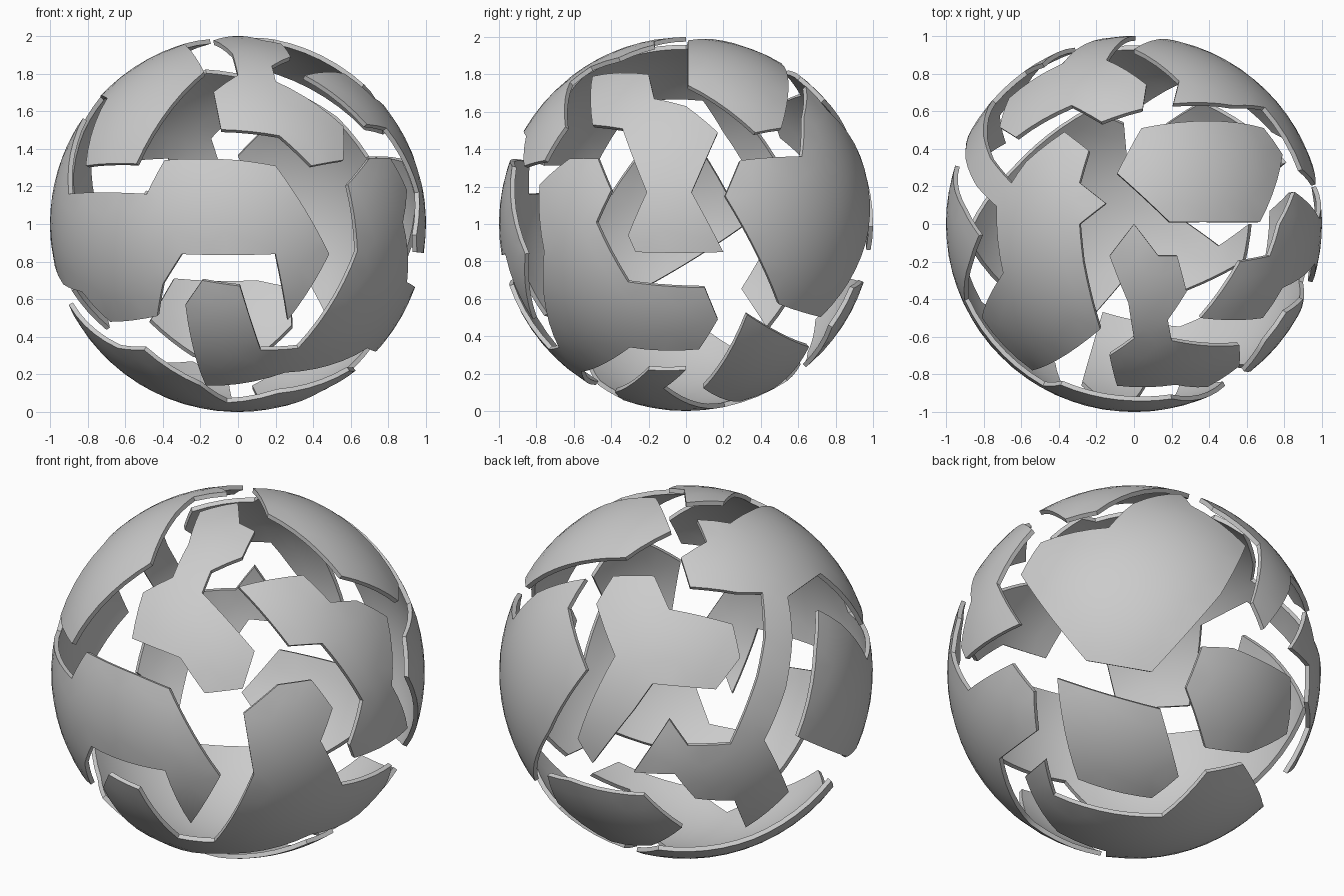
import bpy, bmesh
from math import radians, sin, cos, sqrt, ceil
from mathutils import Vector
from mathutils.geometry import delaunay_2d_cdt

if "Cube" in bpy.data.objects:
    bpy.data.objects.remove(bpy.data.objects["Cube"])

CENTRE = Vector((0, 0, 1))
THICK = 0.025
STEP = 0.1


# A viewing direction turns flat (right, up) offsets into points of the unit sphere
def view(azimuth, elevation):
    a, e = radians(azimuth), radians(elevation)
    n = Vector((cos(a) * cos(e), sin(a) * cos(e), sin(e)))
    r = Vector((-sin(a), cos(a), 0))
    up = n.cross(r)

    def project(*points):
        return [(r * u + up * v + n * sqrt(max(0, 1 - u * u - v * v))).normalized()
                for u, v in points]
    return project


front = view(-90, 0)
right = view(0, 0)
top = view(-90, 90)
back_left = view(125, 26)
under = view(47, -29)


# Curved shell plate: outline unrolled around its middle, filled, wrapped back on the sphere
def plate(name, *runs):
    corners = [p for run in runs for p in run]
    rim = []
    for p, q in zip(corners, corners[1:] + corners[:1]):
        count = max(1, ceil(p.angle(q) / STEP))
        rim += [p.slerp(q, i / count) for i in range(count)]
    mid = sum(rim, Vector()).normalized()
    tx = mid.orthogonal().normalized()
    ty = mid.cross(tx)

    def unroll(p):
        flat = Vector((p.dot(tx), p.dot(ty)))
        return flat.normalized() * mid.angle(p) if flat.length > 1e-6 else flat

    def wrap(f):
        ang = f.length
        if ang < 1e-6:
            return mid + CENTRE
        f = f.normalized() * sin(ang)
        return tx * f.x + ty * f.y + mid * cos(ang) + CENTRE

    pts = [unroll(p) for p in rim]
    n = len(pts)
    edges = [(i, (i + 1) % n) for i in range(n)]
    for i in range(-20, 21):
        for j in range(-20, 21):
            g = Vector(((i + 0.5 * (j % 2)) * STEP, j * STEP * 0.87))
            if min((g - p).length for p in pts[:n]) > STEP * 0.5:
                pts.append(g)
    verts, _, faces, *_ = delaunay_2d_cdt(pts, edges, [], 1, 1e-5)

    bm = bmesh.new()
    vs = [bm.verts.new(wrap(v)) for v in verts]
    for f in faces:
        bm.faces.new([vs[i] for i in f])
    bmesh.ops.delete(bm, geom=[v for v in bm.verts if not v.link_faces], context='VERTS')
    for f in bm.faces:
        f.normal_update()
        if f.normal.dot(f.calc_center_median() - CENTRE) < 0:
            f.normal_flip()
    mesh = bpy.data.meshes.new(name)
    bm.to_mesh(mesh)
    bm.free()
    ob = bpy.data.objects.new(name, mesh)
    bpy.context.collection.objects.link(ob)
    bpy.ops.object.select_all(action='DESELECT')
    ob.select_set(True)
    bpy.context.view_layer.objects.active = ob
    mod = ob.modifiers.new("thickness", 'SOLIDIFY')
    mod.thickness = THICK
    mod.offset = -1
    bpy.ops.object.modifier_apply(modifier=mod.name)
    bpy.ops.object.shade_smooth_by_angle(angle=radians(35))


# Front plate wrapping round to the left side
plate("front_left_plate",
      front((-.9, .16), (-.485, .16), (-.39, .34), (0, .34), (.2, .31), (.485, -.16),
            (.265, -.51), (.2, -.16), (-.3, -.16), (-.4, -.32), (-.43, -.49),
            (-.68, -.52), (-.83, -.36), (-.93, -.32)),
      back_left((.6, -.36), (.7, .12), (.71, .32), (.83, .25)))

# Plate running from the crown down the front
plate("upper_front_plate",
      top((0, 0), (-.13, -.17), (-.03, -.42), (0, -.61), (-.13, -.7), (-.09, -.86)),
      front((.22, .47), (.39, .31), (.56, .34), (.56, .52)),
      top((.2, -.62), (.18, -.51), (.28, -.36), (.23, -.17), (.13, -.17)))

# Branching plate on the lower front right
plate("lower_front_plate",
      front((.7, .35), (.81, .35)),
      right((-.4, .18), (-.48, .01), (-.31, -.31), (.1, -.34), (.17, -.51), (.07, -.67),
            (-.3, -.66), (-.56, -.79)),
      front((-.17, -.86), (-.28, -.43), (-.19, -.3), (.01, -.33), (.12, -.67),
            (.32, -.66), (.635, -.145), (.585, .21)))

# Upper left plate with a neck and foot on the back left
plate("upper_left_plate",
      top((-.29, 0), (-.15, .11), (-.29, .22), (-.24, .39), (-.37, .49)),
      back_left((.28, .41), (.41, .41), (.425, .17), (.385, -.04), (.24, -.4), (.01, -.41),
                (-.09, -.27), (-.28, -.55), (-.06, -.56), (.05, -.69), (.26, -.7),
                (.32, -.84), (.55, -.65), (.42, -.38), (.535, -.1), (.57, .17),
                (.545, .39), (.72, .52)),
      front((-.81, .31), (-.54, .32)),
      top((-.18, -.56), (-.27, -.2)))

# Crown plate
plate("crown_plate",
      top((-.09, .27), (.04, .51), (.69, .51), (.79, .37), (.67, .01), (.19, .01)))

# Large plate on the back right
plate("back_right_plate",
      right((.21, .15), (.29, .34), (.62, .36)),
      top((.53, .63), (.21, .64), (.24, .76), (0, .93)),
      under((.51, .39), (.14, -.02), (-.21, .05)))

# Right side plate
plate("right_plate",
      right((-.5, .79), (-.2, .8), (-.17, .67), (0, .63), (.17, .49), (.03, .17),
            (.2, -.15), (-.27, -.15), (-.31, -.06), (-.21, .17), (-.34, .51), (-.5, .53)))

# Three-armed plate on the back
plate("back_plate",
      back_left((-.48, .35), (-.39, .5), (-.17, .5), (-.09, .32), (.25, .24), (.29, .06),
                (.16, -.11), (-.18, -.08), (-.28, -.22), (-.5, -.5), (-.58, -.37),
                (-.38, .07)))

# Bottom plates
plate("bottom_plate",
      front((-.9, -.43), (-.64, -.66), (-.5, -.67), (-.2, -.86), (-.06, -.95)),
      right((-.38, -.9), (-.2, -.78), (0, -.78), (-.12, -.88)),
      under((.16, -.79), (.41, -.56), (.6, -.52)),
      back_left((.36, -.9)))
plate("lower_right_plate",
      under((-.37, -.04), (.18, -.22), (.26, -.58), (.11, -.69), (-.28, -.58)))
plate("lower_back_plate",
      under((.41, .11), (.57, .1), (.86, -.06), (.83, -.36), (.63, -.46), (.41, -.43),
            (.32, -.11)))
